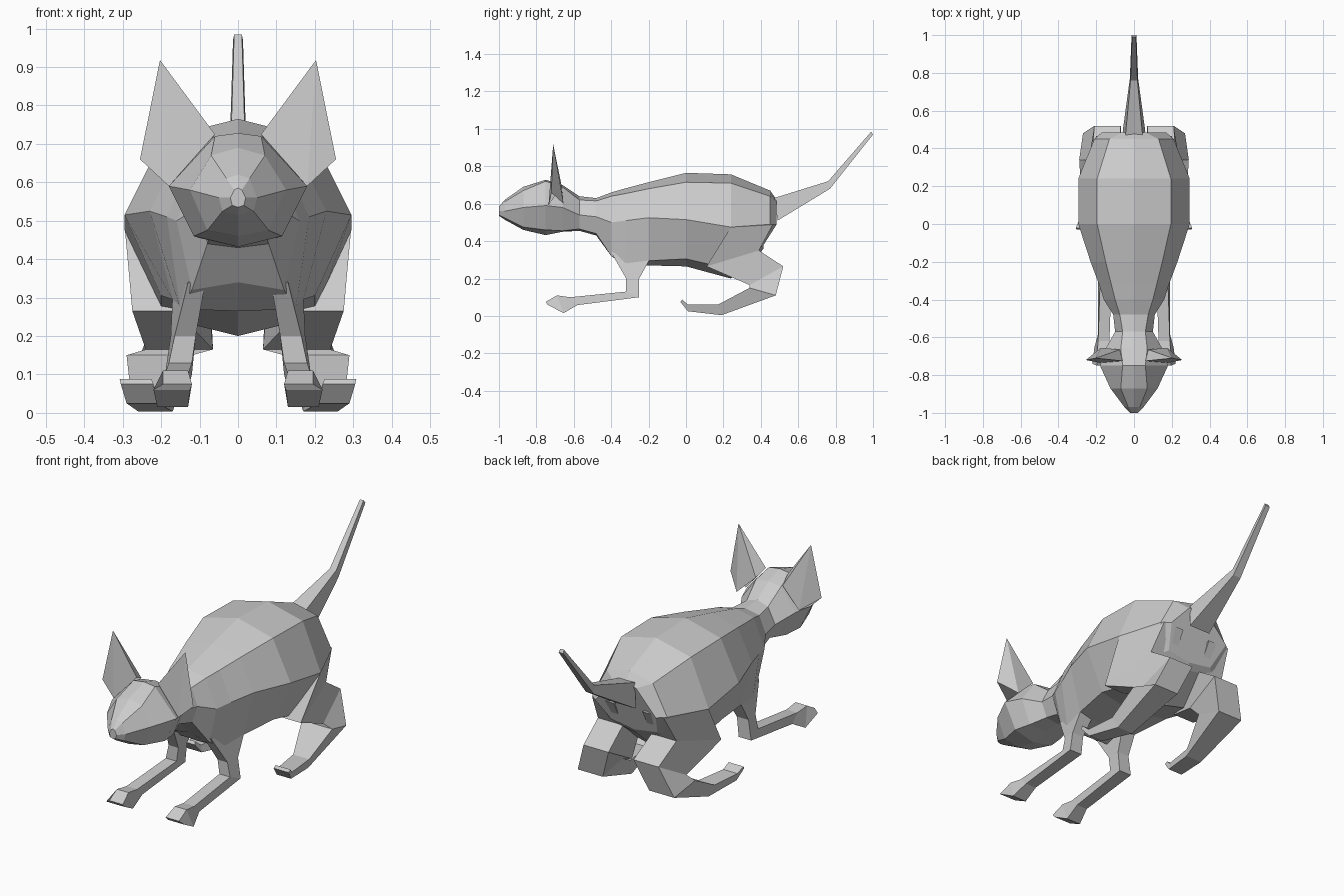
import bpy
import bmesh

cube = bpy.data.objects.get("Cube")
if cube:
    bpy.data.objects.remove(cube, do_unlink=True)

fur = bpy.data.materials.new("grey_fur")
fur.use_nodes = True
GREY = (0.6, 0.6, 0.6, 1)
fur.diffuse_color = GREY
fur.node_tree.nodes["Principled BSDF"].inputs["Base Color"].default_value = GREY


def finish(name, bm):
    """Turn a bmesh into a flat-shaded object in the fur colour."""
    bmesh.ops.recalc_face_normals(bm, faces=bm.faces)
    mesh = bpy.data.meshes.new(name)
    bm.to_mesh(mesh)
    bm.free()
    mesh.materials.append(fur)
    obj = bpy.data.objects.new(name, mesh)
    bpy.context.collection.objects.link(obj)
    return obj


def loft(name, rings):
    """Skin a row of closed rings and cap both ends."""
    bm = bmesh.new()
    loops = [[bm.verts.new(p) for p in ring] for ring in rings]
    for a, b in zip(loops, loops[1:]):
        count = len(a)
        for i in range(count):
            j = (i + 1) % count
            bm.faces.new((a[i], a[j], b[j], b[i]))
    bm.faces.new(loops[0])
    bm.faces.new(loops[-1])
    return finish(name, bm)


def trunk_ring(y, top, tx, tz, sx, sz, bx, bz, bottom, tuck=0):
    """Eight-sided symmetric cross-section; tuck pulls its underside forward."""
    low = y - tuck
    half = [(tx, y, tz), (sx, y, sz), (bx, low, bz)]
    mirrored = [(-x, py, z) for x, py, z in reversed(half)]
    return [(0, y, top)] + half + [(0, low, bottom)] + mirrored


def limb_ring(front, back):
    """Four-sided cross-section; each edge is (inner x, outer x, y, z)."""
    (fi, fo, *f), (bi, bo, *b) = front, back
    return [(fi, *f), (fo, *f), (bo, *b), (bi, *b)]


def both_sides(name, rings):
    for side, sign in (("left", 1), ("right", -1)):
        loft(f"{side}_{name}", [[(sign * x, y, z) for x, y, z in r] for r in rings])


# Head, neck and torso in one skin, from nose to rump
trunk = [
    (-1.0, .585, .01, .58, .02, .56, .015, .54, .535),
    (-.97, .62, .03, .61, .05, .56, .04, .525, .515),
    (-.87, .69, .07, .67, .125, .58, .08, .475, .46),
    (-.75, .728, .06, .72, .18, .59, .115, .46, .432),
    (-.66, .70, .07, .69, .15, .58, .1, .455, .45),
    (-.57, .64, .06, .62, .1, .54, .07, .465, .455),
    (-.48, .63, .075, .615, .11, .53, .08, .44, .43),
    (-.4, .66, .1, .64, .16, .50, .12, .32, .34),
    (-.32, .683, .12, .655, .185, .51, .15, .27, .265),
    (-.2, .715, .15, .68, .23, .525, .17, .295, .27),
    (0, .765, .195, .715, .295, .515, .2, .305, .265),
    (.24, .757, .195, .71, .295, .475, .2, .25, .2),
    (.45, .67, .13, .64, .21, .49, .16, .36, .33, .06),
    (.485, .62, .06, .61, .17, .49, .13, .38, .36, .07),
]
loft("body", [trunk_ring(*row) for row in trunk])

# Front legs: shoulder, elbow, forearm, wrist, paw
both_sides("front_leg", [
    limb_ring((.085, .13, -.4, .34), (.09, .17, -.19, .31)),
    limb_ring((.11, .165, -.32, .2), (.11, .175, -.25, .2)),
    limb_ring((.12, .18, -.32, .13), (.12, .19, -.25, .1)),
    limb_ring((.13, .19, -.62, .1), (.13, .19, -.58, .058)),
    limb_ring((.13, .195, -.69, .11), (.13, .21, -.655, .015)),
    limb_ring((.12, .195, -.75, .075), (.125, .22, -.74, .06)),
])

# Hind legs: hip, thigh, knee to heel, foot, toes
both_sides("hind_leg", [
    limb_ring((.1, .294, .24, .475), (.08, .2, .465, .49)),
    limb_ring((.16, .275, .11, .265), (.08, .22, .39, .35)),
    limb_ring((.065, .24, .34, .165), (.07, .21, .52, .265)),
    limb_ring((.12, .29, .34, .15), (.13, .27, .48, .11)),
    limb_ring((.19, .28, .17, .06), (.17, .26, .19, .004)),
    limb_ring((.215, .295, .01, .06), (.21, .29, .01, .025)),
    limb_ring((.225, .308, -.02, .088), (.22, .305, -.03, .075)),
])

# Tail
loft("tail", [
    limb_ring((-.045, .045, .47, .63), (-.06, .06, .49, .51)),
    limb_ring((-.018, .018, .76, .72), (-.022, .022, .77, .68)),
    limb_ring((-.01, .01, .99, .985), (-.013, .013, 1.0, .97)),
])

# Ears: tall pyramids on a five-point base
for side, sign in (("left", 1), ("right", -1)):
    bm = bmesh.new()
    base = [(.06, -.725, .725), (.18, -.735, .59), (.255, -.72, .66),
            (.175, -.655, .6), (.075, -.665, .695)]
    ring = [bm.verts.new((sign * x, y, z)) for x, y, z in base]
    tip = bm.verts.new((sign * .203, -.71, .918))
    bm.faces.new(ring)
    for i in range(len(ring)):
        bm.faces.new((ring[i - 1], ring[i], tip))
    finish(f"{side}_ear", bm)
